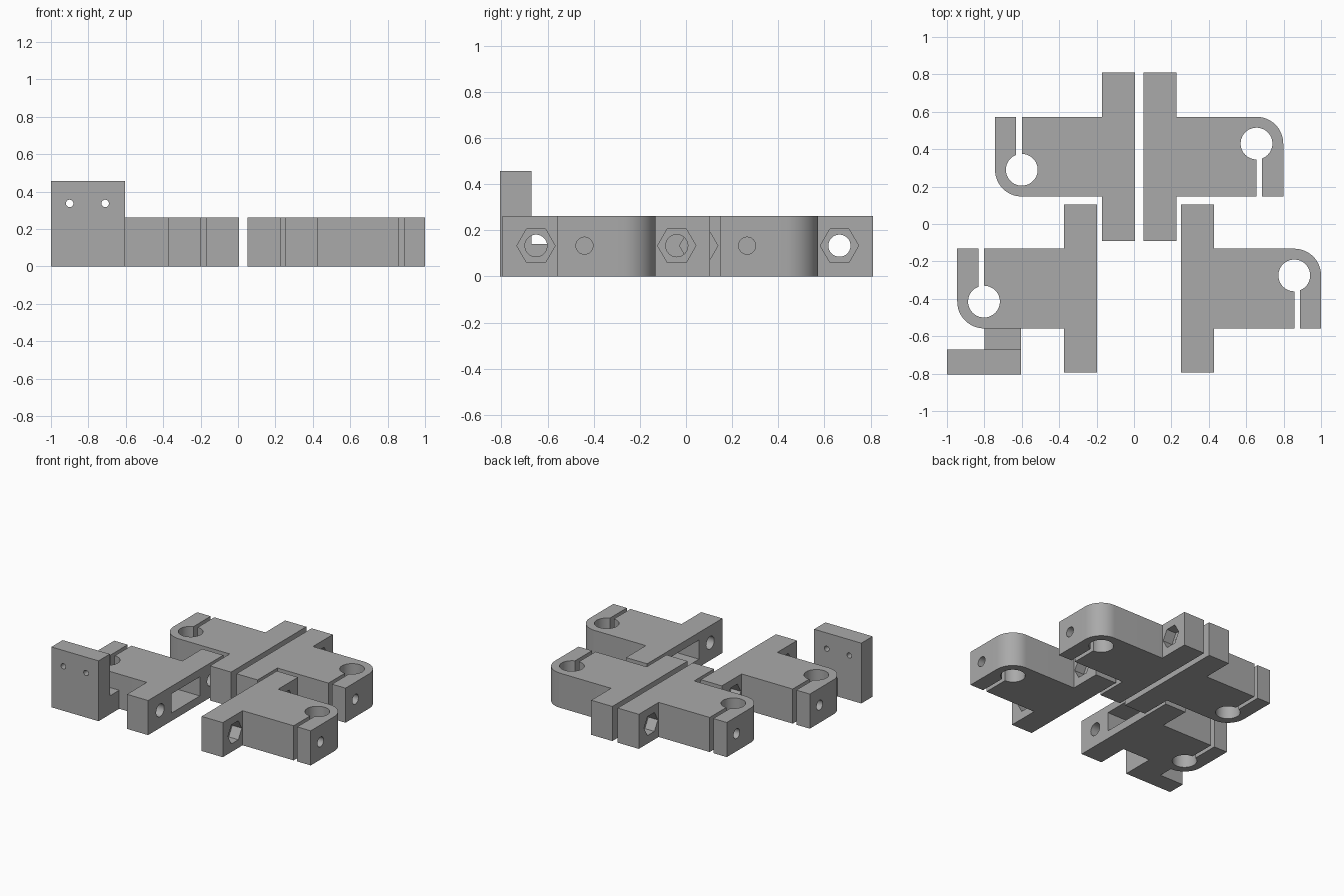
import bpy, bmesh
from math import pi, acos, cos, sin
from mathutils import Matrix, Vector

cube = bpy.data.objects.get("Cube")
if cube:
    bpy.data.objects.remove(cube, do_unlink=True)

GREY = (0.4, 0.4, 0.4, 1)
mat = bpy.data.materials.new("plain grey")
mat.use_nodes = True
mat.diffuse_color = GREY
mat.node_tree.nodes["Principled BSDF"].inputs["Base Color"].default_value = GREY

HEIGHT, MID = 0.262, 0.133          # clamp thickness, bore height
FLANGE, ARM = 0.177, 0.45           # flange thickness, half length
LENGTH, HALF = 0.748, 0.213         # body reach, half width
ROD = Vector((0.605, 0.07))         # rod bore centre
ROD_R, SLIT = 0.085, 0.03
BOLT_Y, SCREW_Y = 0.305, -0.095


def new_object(name, bm):
    bmesh.ops.recalc_face_normals(bm, faces=bm.faces)
    mesh = bpy.data.meshes.new(name)
    bm.to_mesh(mesh)
    bm.free()
    mesh.materials.append(mat)
    obj = bpy.data.objects.new(name, mesh)
    bpy.context.collection.objects.link(obj)
    return obj


def box(name, low, high):
    low, high = Vector(low), Vector(high)
    bm = bmesh.new()
    bmesh.ops.create_cube(bm, size=1)
    bmesh.ops.scale(bm, vec=high - low, verts=bm.verts)
    bmesh.ops.translate(bm, vec=(low + high) / 2, verts=bm.verts)
    return new_object(name, bm)


def bore(radius, start, end, sides=32):
    """Prism cutter running from start to end."""
    start, end = Vector(start), Vector(end)
    axis = end - start
    turn = axis.to_track_quat('Z', 'Y').to_matrix().to_4x4()
    bm = bmesh.new()
    bmesh.ops.create_cone(bm, cap_ends=True, segments=sides, radius1=radius,
                          radius2=radius, depth=axis.length)
    bmesh.ops.transform(bm, matrix=Matrix.Translation((start + end) / 2) @ turn, verts=bm.verts)
    return new_object("cutter", bm)


def cut(obj, cutters):
    bpy.context.view_layer.objects.active = obj
    for cutter in cutters:
        mod = obj.modifiers.new("cut", 'BOOLEAN')
        mod.operation, mod.solver, mod.object = 'DIFFERENCE', 'EXACT', cutter
        bpy.ops.object.modifier_apply(modifier=mod.name)
        bpy.data.objects.remove(cutter, do_unlink=True)


def smooth(obj):
    bpy.ops.object.select_all(action='DESELECT')
    obj.select_set(True)
    bpy.context.view_layer.objects.active = obj
    bpy.ops.object.shade_smooth_by_angle(angle=pi / 6)


def arc(radius, a, b, steps):
    angles = [a + (b - a) * i / steps for i in range(steps + 1)]
    return [(ROD.x + radius * cos(t), ROD.y + radius * sin(t)) for t in angles]


# T-shaped clamp outline with a split rod bore and one rounded corner
outline = [(0, -ARM), (FLANGE, -ARM), (FLANGE, -HALF), (ROD.x, -HALF)]
outline += arc(ROD_R, -pi / 2, -2 * pi - acos(SLIT / ROD_R), 44)
outline += [(ROD.x + SLIT, -HALF), (LENGTH, -HALF)]
outline += arc(LENGTH - ROD.x, 0, pi / 2, 16)
outline += [(FLANGE, HALF), (FLANGE, ARM), (0, ARM)]

bm = bmesh.new()
base = bm.faces.new([bm.verts.new((x, y, 0)) for x, y in outline])
top = bmesh.ops.extrude_face_region(bm, geom=[base])
bmesh.ops.translate(bm, vec=(0, 0, HEIGHT),
                    verts=[v for v in top["geom"] if isinstance(v, bmesh.types.BMVert)])
clamp = new_object("back_left_clamp", bm)

# Flange bolt holes with hexagonal nut recesses
cutters = []
for y in (-BOLT_Y, BOLT_Y):
    cutters.append(bore(0.048, (-0.1, y, MID), (0.3, y, MID)))
    hexagon = bore(0.083, (FLANGE - 0.08, y, MID), (FLANGE + 0.08, y, MID), 6)
    # keep two hexagon points level
    pts = [v.co for v in hexagon.data.vertices]
    if max(p.y for p in pts) - y < 0.08:
        hexagon.data.transform(Matrix.Translation((0, y, MID)) @ Matrix.Rotation(pi / 6, 4, 'X')
                               @ Matrix.Translation((0, -y, -MID)))
    cutters.append(hexagon)
# Nut access pocket and the clamping screw hole that runs into it
cutters.append(box("cutter", (-0.1, -0.17, 0.06), (0.3, 0.17, 0.205)))
cutters.append(bore(0.037, (0.25, SCREW_Y, MID), (0.9, SCREW_Y, MID)))
cut(clamp, cutters)
smooth(clamp)
clamp.location = (0.05, 0.36, 0)

# The other three clamps
for name, x, y, turn in (("back_right_clamp", 0.005, 0.36, pi),
                         ("front_left_clamp", 0.252, -0.345, 0),
                         ("front_right_clamp", -0.197, -0.345, pi)):
    copy = bpy.data.objects.new(name, clamp.data)
    copy.location, copy.rotation_euler.z = (x, y, 0), turn
    bpy.context.collection.objects.link(copy)

# Upright mounting plate and its short arm
plate = box("mounting_plate", (-1, -0.805, 0), (-0.605, -0.67, 0.457))
cut(plate, [bore(0.02, (x, -0.9, 0.337), (x, -0.6, 0.337), 24) for x in (-0.9, -0.71)])
smooth(plate)
box("plate_arm", (-0.8, -0.67, 0), (-0.605, -0.555, 0.14))
